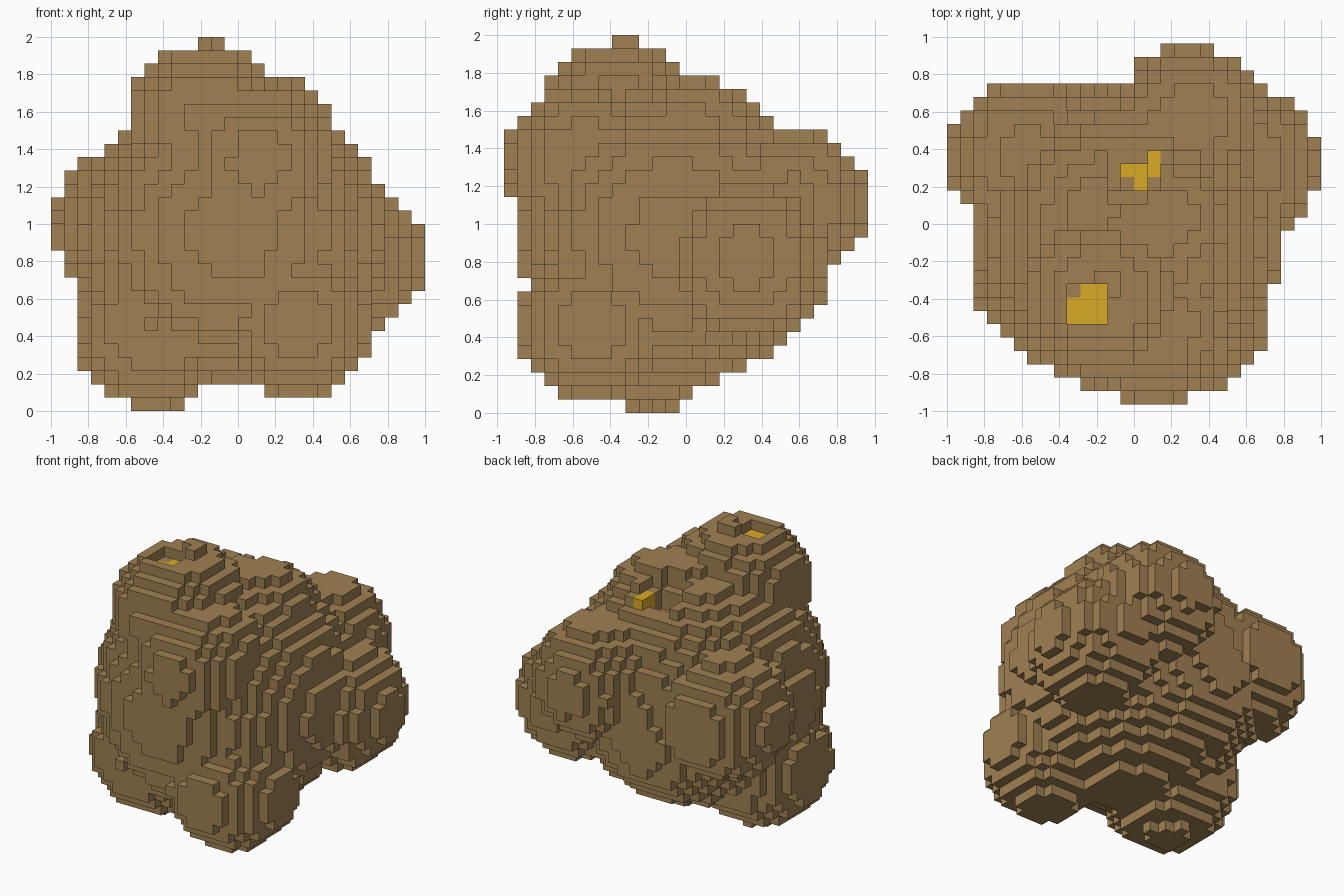
import bpy
import bmesh
from mathutils import Vector

cube = bpy.data.objects.get("Cube")
if cube:
    bpy.data.objects.remove(cube, do_unlink=True)

# Block grid
SIZE = 1 / 14
COUNT = (28, 27, 28)
ORIGIN = Vector((-1, -13.5 * SIZE, 0))

# Rounded lumps (centre, radius): core first, then the knobs around it
LUMPS = [
    ((-.035, -.08, .95), .815),
    ((-.14, .254, .785), .5),
    ((.14, .02, 1.4), .4),
    ((-.18, -.38, 1.565), .42),
    ((-.58, .368, 1.01), .415),
    ((.585, .32, .825), .415),
    ((-.455, -.21, .445), .435),
    ((.315, -.5, .465), .4),
    ((.3, .553, 1.11), .405),
    ((.11, -.545, 1.33), .415),
]
# Pits carved in the top, and the ore exposed in them
PITS = [
    ((-.25, -.43, 1.975), .15),
    ((-.02, .28, 1.73), .175),
    ((.015, .27, 1.54), .08),
]
ORE = [
    ((-.24, -.44, 1.8), .113),
    ((.015, .27, 1.46), .075),
    ((.107, .32, 1.57), .085),
]


def make_material(name, color):
    mat = bpy.data.materials.new(name)
    mat.use_nodes = True
    mat.diffuse_color = color
    bsdf = mat.node_tree.nodes["Principled BSDF"]
    bsdf.inputs["Base Color"].default_value = color
    bsdf.inputs["Roughness"].default_value = 1
    return mat


def inside(point, balls):
    return any((point - Vector(c)).length <= r for c, r in balls)


def centre(cell):
    return ORIGIN + Vector([(n + .5) * SIZE for n in cell])


# Choose the solid blocks: 0 is rock, 1 is ore
solid = {}
for i in range(COUNT[0]):
    for j in range(COUNT[1]):
        for k in range(COUNT[2]):
            p = centre((i, j, k))
            if inside(p, LUMPS) and not inside(p, PITS):
                solid[i, j, k] = int(inside(p, ORE))

# Build only the outward block sides
bm = bmesh.new()
corners = {}


def corner(key):
    if key not in corners:
        corners[key] = bm.verts.new(ORIGIN + Vector(key) * SIZE)
    return corners[key]


for cell, colour in solid.items():
    for axis in range(3):
        u, v = (axis + 1) % 3, (axis + 2) % 3
        for side in (0, 1):
            other = list(cell)
            other[axis] += 2 * side - 1
            if tuple(other) in solid:
                continue
            ring = []
            for du, dv in ((0, 0), (1, 0), (1, 1), (0, 1)):
                key = list(cell)
                key[axis] += side
                key[u] += du
                key[v] += dv
                ring.append(corner(tuple(key)))
            if not side:
                ring.reverse()
            bm.faces.new(ring).material_index = colour

mesh = bpy.data.meshes.new("block_asteroid")
bm.to_mesh(mesh)
bm.free()
mesh.materials.append(make_material("brown_rock", (.35, .218, .086, 1)))
mesh.materials.append(make_material("gold_ore", (.7, .41, .02, 1)))
rock = bpy.data.objects.new("block_asteroid", mesh)
bpy.context.collection.objects.link(rock)
